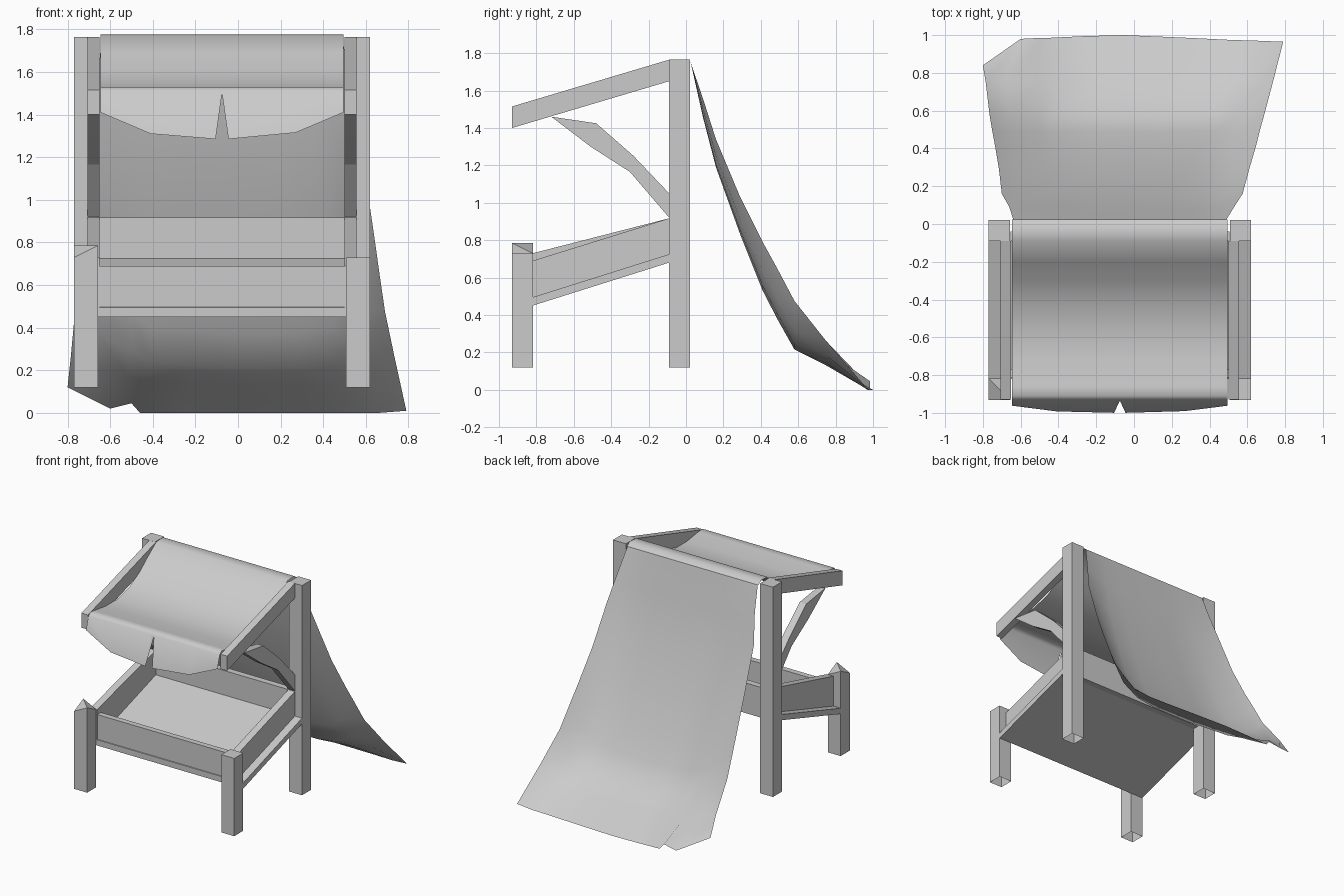
import bpy
import bmesh

cube = bpy.data.objects.get("Cube")
if cube:
    bpy.data.objects.remove(cube, do_unlink=True)

grey = bpy.data.materials.new("plain_grey")
grey.use_nodes = True
grey.diffuse_color = (0.6, 0.6, 0.6, 1)
grey.node_tree.nodes["Principled BSDF"].inputs["Base Color"].default_value = (0.6, 0.6, 0.6, 1)

MID = -0.075  # middle of the frame in x


def finish(name, bm):
    mesh = bpy.data.meshes.new(name)
    bm.to_mesh(mesh)
    bm.free()
    mesh.materials.append(grey)
    obj = bpy.data.objects.new(name, mesh)
    bpy.context.collection.objects.link(obj)
    return obj


def prism(name, profile, x0, x1):
    """Extrude a (y, z) outline from x0 to x1."""
    bm = bmesh.new()
    a = [bm.verts.new((x0, y, z)) for y, z in profile]
    b = [bm.verts.new((x1, y, z)) for y, z in profile]
    bm.faces.new(a)
    bm.faces.new(b[::-1])
    for i in range(len(a)):
        j = (i + 1) % len(a)
        bm.faces.new((a[i], b[i], b[j], a[j]))
    bmesh.ops.recalc_face_normals(bm, faces=bm.faces)
    return finish(name, bm)


def post(name, x, y, tops):
    """Square post, open underneath, with its own height at each top corner."""
    h = 0.056
    bm = bmesh.new()
    corners = [(x - h, y - h), (x + h, y - h), (x + h, y + h), (x - h, y + h)]
    low = [bm.verts.new((cx, cy, 0.12)) for cx, cy in corners]
    high = [bm.verts.new((cx, cy, t)) for (cx, cy), t in zip(corners, tops)]
    for i in range(4):
        j = (i + 1) % 4
        bm.faces.new((low[i], low[j], high[j], high[i]))
    bm.faces.new((high[0], high[1], high[3]))
    bm.faces.new((high[1], high[2], high[3]))
    return finish(name, bm)


def sheet(name, rows):
    """Smooth cloth from rows of points."""
    bm = bmesh.new()
    grid = [[bm.verts.new(p) for p in row] for row in rows]
    for upper, lower in zip(grid, grid[1:]):
        for c in range(len(upper) - 1):
            f = bm.faces.new((upper[c], lower[c], lower[c + 1], upper[c + 1]))
            f.smooth = True
    return finish(name, bm)


# Frame, repeated on both sides
for side, s in (("right", -1), ("left", 1)):
    x = MID + s * 0.638
    post("back_post_" + side, x, -0.035, [1.765] * 4)
    post("front_post_" + side, x, -0.875,
         [0.73, 0.785, 0.73, 0.785] if s < 0 else [0.73] * 4)
    inner, outer = MID + s * 0.575, MID + s * 0.632
    prism("roof_rail_" + side,
          [(-0.93, 1.40), (-0.93, 1.515), (-0.09, 1.765), (-0.09, 1.65)], inner, outer)
    prism("curved_brace_" + side,
          [(-0.72, 1.46), (-0.48, 1.425), (-0.28, 1.25), (-0.09, 1.05),
           (-0.09, 0.92), (-0.30, 1.165), (-0.51, 1.30)], inner, outer)
    front_top = 0.73 if s < 0 else 0.69
    prism("bin_side_" + side,
          [(-0.82, 0.49), (-0.82, front_top), (-0.09, 0.917), (-0.09, 0.72)], inner, outer)

# Sloping bin
prism("bin_floor", [(-0.82, 0.45), (-0.82, 0.495), (-0.09, 0.725), (-0.09, 0.68)],
      MID - 0.694, MID + 0.694)
prism("bin_front", [(-0.815, 0.49), (-0.815, 0.69), (-0.77, 0.69), (-0.77, 0.5)],
      MID - 0.58, MID + 0.58)
prism("bin_back", [(-0.09, 0.68), (-0.09, 0.917), (-0.04, 0.917), (-0.04, 0.68)],
      MID - 0.58, MID + 0.58)

# Roof cloth: sags between the supports and ends in a notched valance
xs = [-0.645, -0.41, -0.105, MID, -0.045, 0.27, 0.495]
profile = [(0.025, 1.75), (-0.01, 1.775), (-0.09, 1.77), (-0.2, 1.69), (-0.3, 1.61),
           (-0.42, 1.545), (-0.58, 1.505), (-0.72, 1.505), (-0.86, 1.525), (-0.91, 1.53),
           (-0.932, 1.51)]
roof = [[(x, y, z) for x in xs] for y, z in profile]
hem_z = [1.41, 1.31, 1.285, 1.50, 1.285, 1.315, 1.41]
roof.append([(x, -0.932 - (1.51 - z) * 0.3, z) for x, z in zip(xs, hem_z)])
sheet("roof_cloth", roof)

# Back cloth: y, z, right edge, left edge, lift of the side edges above the belly
drape = [(0.025, 1.75, -0.64, 0.49, 0), (0.09, 1.46, -0.66, 0.53, 0.1),
         (0.16, 1.19, -0.70, 0.575, 0.15), (0.29, 0.83, -0.715, 0.61, 0.2),
         (0.41, 0.53, -0.735, 0.645, 0.26), (0.49, 0.375, -0.75, 0.665, 0.27),
         (0.58, 0.215, -0.765, 0.69, 0.26), (0.75, 0.13, -0.785, 0.735, 0.13)]
across = [0, 0.07, 0.18, 0.24, 0.38, 0.5, 0.72, 0.84, 0.93, 1]
rise = [1, 0.6, 0.3, 0.1, 0.05, 0, 0, 0.1, 0.4, 1]
back = [[(xl + (xr - xl) * u, y, z + lift * f) for u, f in zip(across, rise)]
        for y, z, xl, xr, lift in drape]

# Spread hem on the ground
back.append([(-0.80, 0.84, 0.12), (-0.6, 0.98, 0.02), (-0.5, 0.985, 0.045), (-0.46, 0.985, 0),
             (-0.25, 0.995, 0), (-0.05, 1.0, 0), (0.3, 0.985, 0), (0.5, 0.975, 0),
             (0.66, 0.97, 0), (0.79, 0.965, 0.01)])
sheet("back_cloth", back)
